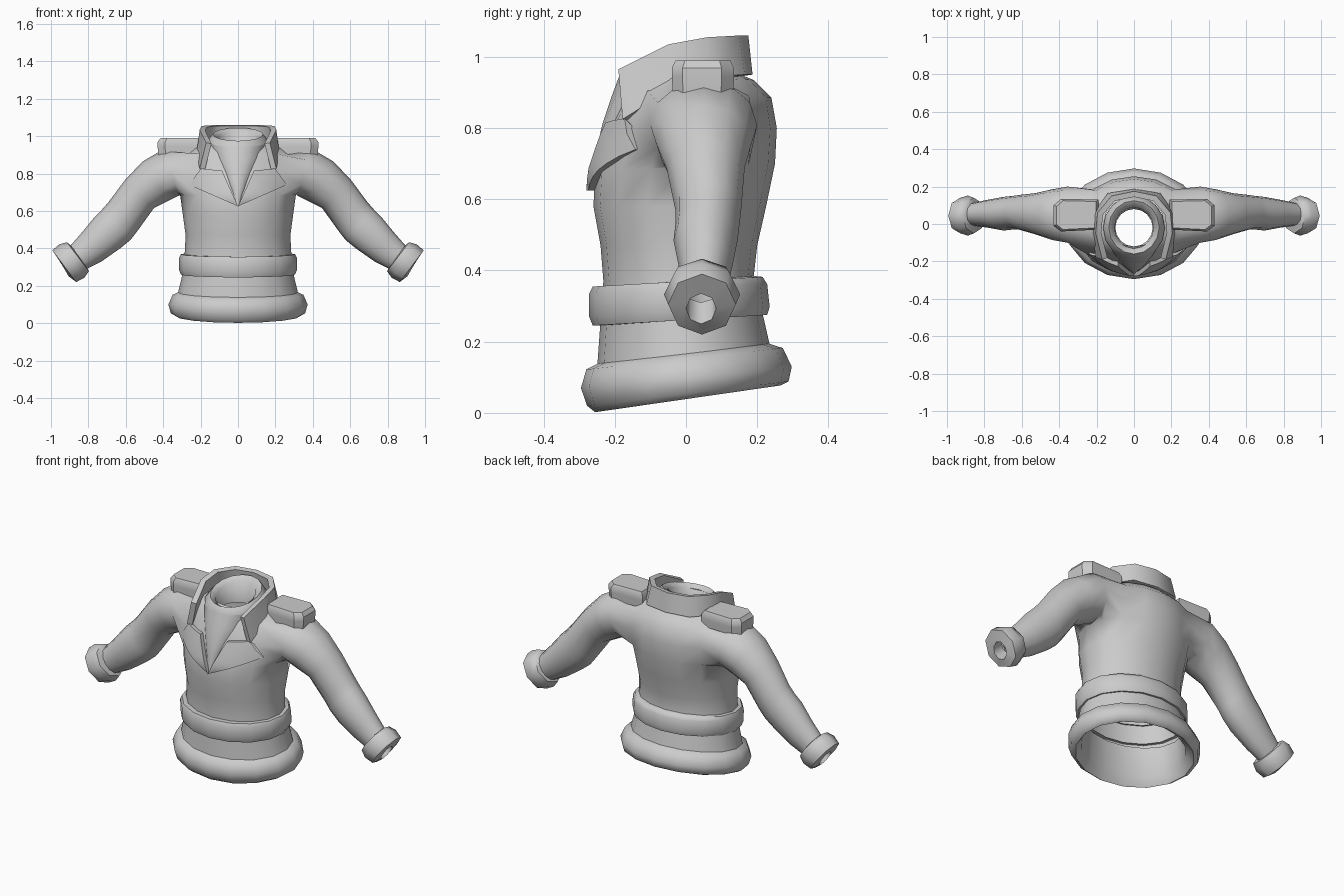
import bpy, bmesh, math
from mathutils import Vector

if "Cube" in bpy.data.objects:
    bpy.data.objects.remove(bpy.data.objects["Cube"])

GREY = bpy.data.materials.new("jacket_grey")
GREY.diffuse_color = (0.6, 0.6, 0.6, 1)
GREY.use_nodes = True
GREY.node_tree.nodes["Principled BSDF"].inputs["Base Color"].default_value = GREY.diffuse_color


def finish(name, bm, angle=50):
    bmesh.ops.recalc_face_normals(bm, faces=bm.faces)
    me = bpy.data.meshes.new(name)
    bm.to_mesh(me)
    bm.free()
    me.materials.append(GREY)
    ob = bpy.data.objects.new(name, me)
    bpy.context.collection.objects.link(ob)
    bpy.ops.object.select_all(action='DESELECT')
    ob.select_set(True)
    bpy.context.view_layer.objects.active = ob
    bpy.ops.object.shade_smooth_by_angle(angle=math.radians(angle))
    return ob


def ellipse(hx, yf, yb, zf, zb, n=16, arc=None):
    """Tilted ring starting at the front; arc limits it to +-arc degrees."""
    if arc:
        angles = [math.radians(-arc + 2 * arc * i / n) for i in range(n + 1)]
    else:
        angles = [2 * math.pi * i / n for i in range(n)]
    out = []
    for a in angles:
        t = (1 - math.cos(a)) / 2
        out.append((hx * math.sin(a), yf + (yb - yf) * t, zf + (zb - zf) * t))
    return out


def limb(s, top, bot, yf, yb, n):
    """Cross-section of a sleeve, spanned by its upper and lower points."""
    out = []
    for i in range(n):
        a = 2 * math.pi * i / n
        t, u = (1 + math.cos(a)) / 2, math.sin(a)
        out.append((s * (bot[0] + (top[0] - bot[0]) * t),
                    (yf + yb) / 2 + (yb - yf) / 2 * u,
                    bot[1] + (top[1] - bot[1]) * t))
    return out


def loft(bm, rings, closed=True):
    rows = [[bm.verts.new(p) for p in r] for r in rings]
    n = len(rows[0])
    for a, b in zip(rows, rows[1:]):
        for i in range(n if closed else n - 1):
            j = (i + 1) % n
            bm.faces.new((a[i], a[j], b[j], b[i]))
    return rows


# Body with the sleeves bridged into armholes
TORSO = [(.325, -.25, .24, .12, .17), (.295, -.24, .215, .26, .28),
         (.285, -.232, .19, .37, .38), (.28, -.24, .20, .47, .47),
         (.295, -.26, .225, .58, .58), (.31, -.255, .25, .68, .70),
         (.315, -.22, .255, .80, .80), (.285, -.17, .24, .91, .885),
         (.23, -.14, .19, .95, .935), (.16, -.12, .14, .965, .955)]
SLEEVE = [((.39, .935), (.32, .68), -.10, .20), ((.51, .865), (.37, .655), -.085, .185),
          ((.605, .765), (.45, .615), -.055, .165), ((.69, .65), (.54, .49), -.03, .155),
          ((.725, .61), (.575, .445), -.03, .15), ((.765, .57), (.63, .40), -.035, .145),
          ((.83, .49), (.73, .33), -.02, .13), ((.90, .41), (.81, .29), -.01, .115)]
bm = bmesh.new()
rows = loft(bm, [ellipse(*r) for r in TORSO])
for s, c in ((1, 4), (-1, 12)):
    lo, hi = c - 2, c + 2
    hole = {v for r in rows[5:8] for v in r[lo:hi + 1]}
    bmesh.ops.delete(bm, geom=[f for f in bm.faces if all(v in hole for v in f.verts)],
                     context='FACES')
    rim = rows[5][lo:hi + 1] + [rows[6][hi]] + rows[7][lo:hi + 1][::-1] + [rows[6][lo]]
    arm = loft(bm, [limb(s, *r, 12) for r in SLEEVE])[0]
    edges = [bm.edges.get((l[i], l[(i + 1) % 12])) for l in (rim, arm) for i in range(12)]
    bmesh.ops.bridge_loops(bm, edges=edges)
finish("body_and_sleeves", bm, 75)

# Waistband and hem rolls
BELT = [(.275, -.225, .185, .355, .385), (.305, -.262, .215, .355, .382),
        (.315, -.272, .228, .335, .362), (.315, -.272, .235, .27, .298),
        (.305, -.262, .228, .245, .275), (.28, -.225, .195, .245, .275)]
HEM = [(.315, -.245, .232, .14, .195), (.35, -.28, .272, .122, .182),
       (.372, -.295, .297, .07, .13), (.36, -.278, .288, .02, .088),
       (.335, -.255, .265, .002, .077), (.30, -.225, .22, .05, .11),
       (.28, -.215, .205, .22, .23)]
for name, prof in (("belt", BELT), ("hem", HEM)):
    bm = bmesh.new()
    loft(bm, [ellipse(*r) for r in prof])
    finish(name, bm, 55)

# Rolled neck opening and the tapering front panel
bm = bmesh.new()
loft(bm, [ellipse(*r) for r in [
    (.10, -.12, .08, .88, .90), (.105, -.13, .09, .955, 1.025),
    (.135, -.16, .125, .975, 1.045), (.165, -.19, .15, .94, 1.01),
    (.165, -.185, .15, .89, .94)]])
finish("neck_roll", bm, 70)
bm = bmesh.new()
loft(bm, [ellipse(*r, n=8, arc=90) for r in [
    (.165, -.19, .15, .94, 1.01), (.135, -.212, .06, .88, .91), (.09, -.235, -.06, .81, .81),
    (.045, -.256, -.16, .72, .72), (.004, -.268, -.24, .625, .63)]], closed=False)
finish("front_panel", bm, 70)

# Upright open collar
UPPER = [(.17, -.19, .965), (.205, -.05, 1.035), (.195, .06, 1.055), (.12, .15, 1.06), (0, .175, 1.06)]
LOWER = [(.205, -.178, .825), (.222, -.05, .905), (.215, .06, .945), (.14, .165, .95), (0, .187, .95)]


def both(path):
    return path + [(-x, y, z) for x, y, z in path[-2::-1]]


bm = bmesh.new()
loft(bm, [both(LOWER), both(UPPER)], closed=False)
bmesh.ops.recalc_face_normals(bm, faces=bm.faces)
if sum(f.normal.dot(f.calc_center_median() - Vector((0, 0, 1))) for f in bm.faces) < 0:
    bmesh.ops.reverse_faces(bm, faces=bm.faces)
bmesh.ops.solidify(bm, geom=bm.faces[:], thickness=.03)
finish("collar", bm, 50)


def chest_y(x, z):
    """Front surface of the body at x, z."""
    for a, b in zip(TORSO, TORSO[1:]):
        if a[3] <= z <= b[3]:
            t = (z - a[3]) / (b[3] - a[3])
            hx, yf, yb = (a[i] + (b[i] - a[i]) * t for i in range(3))
            k = math.sqrt(max(0, 1 - (x / hx) ** 2))
            return (yf + yb) / 2 - (yb - yf) / 2 * k


# Lapels laid over the chest, with closed raised edges
for s, side in ((1, "right"), (-1, "left")):
    bm = bmesh.new()
    tip, corner, top, inner = (0, .625), (.262, .74), (.195, .835), (.085, .815)
    fronts, backs = [], []
    for i in range(7):
        u = i / 6
        outer_edge = [tip[k] + (corner[k] - tip[k]) * u for k in (0, 1)]
        inner_edge = [tip[k] + (inner[k] - tip[k]) * u for k in (0, 1)]
        f, b = [], []
        for j in range(5):
            v = j / 4
            x = inner_edge[0] + (outer_edge[0] - inner_edge[0]) * v
            z = inner_edge[1] + (outer_edge[1] - inner_edge[1]) * v
            if i == 6 and 0 < j < 4:   # notched upper edge
                x, z = x + .025 * (1 - abs(2 * v - 1)), z + .05 * (1 - abs(2 * v - 1))
            y = chest_y(x, z)
            f.append((s * x, y - .022 + .006 * v, z))
            b.append((s * x, y + .02, z))
        fronts.append(f)
        backs.append(b)
    loft(bm, [f + b[::-1] for f, b in zip(fronts, backs)])
    bmesh.ops.remove_doubles(bm, verts=bm.verts, dist=.0005)
    bmesh.ops.holes_fill(bm, edges=[e for e in bm.edges if e.is_boundary])
    finish(side + "_lapel", bm, 40)

    # Octagonal cuff roll with a small opening
    bm = bmesh.new()
    loft(bm, [limb(s, *r, 8) for r in [
        ((.885, .41), (.81, .30), 0, .10), ((.915, .433), (.797, .278), -.05, .14),
        ((.955, .422), (.822, .243), -.062, .152), ((.993, .39), (.865, .22), -.05, .14),
        ((.955, .335), (.905, .25), 0, .085), ((.90, .375), (.85, .31), 0, .085)]])
    finish(side + "_cuff", bm, 55)

    # Shoulder strap with chamfered outer corners and sloped rim
    bm = bmesh.new()
    plan = [(.19, -.03), (.39, -.04), (.43, -.01), (.43, .10), (.39, .135), (.19, .13)]
    cx, cy = .30, .048
    loft(bm, [[(s * (cx + (x - cx) * k), cy + (y - cy) * k, z) for x, y in plan]
              for k, z in ((.97, .90), (1, .945), (1, .968), (.88, .99))])
    bmesh.ops.holes_fill(bm, edges=[e for e in bm.edges if e.is_boundary])
    finish(side + "_shoulder_strap", bm, 35)
